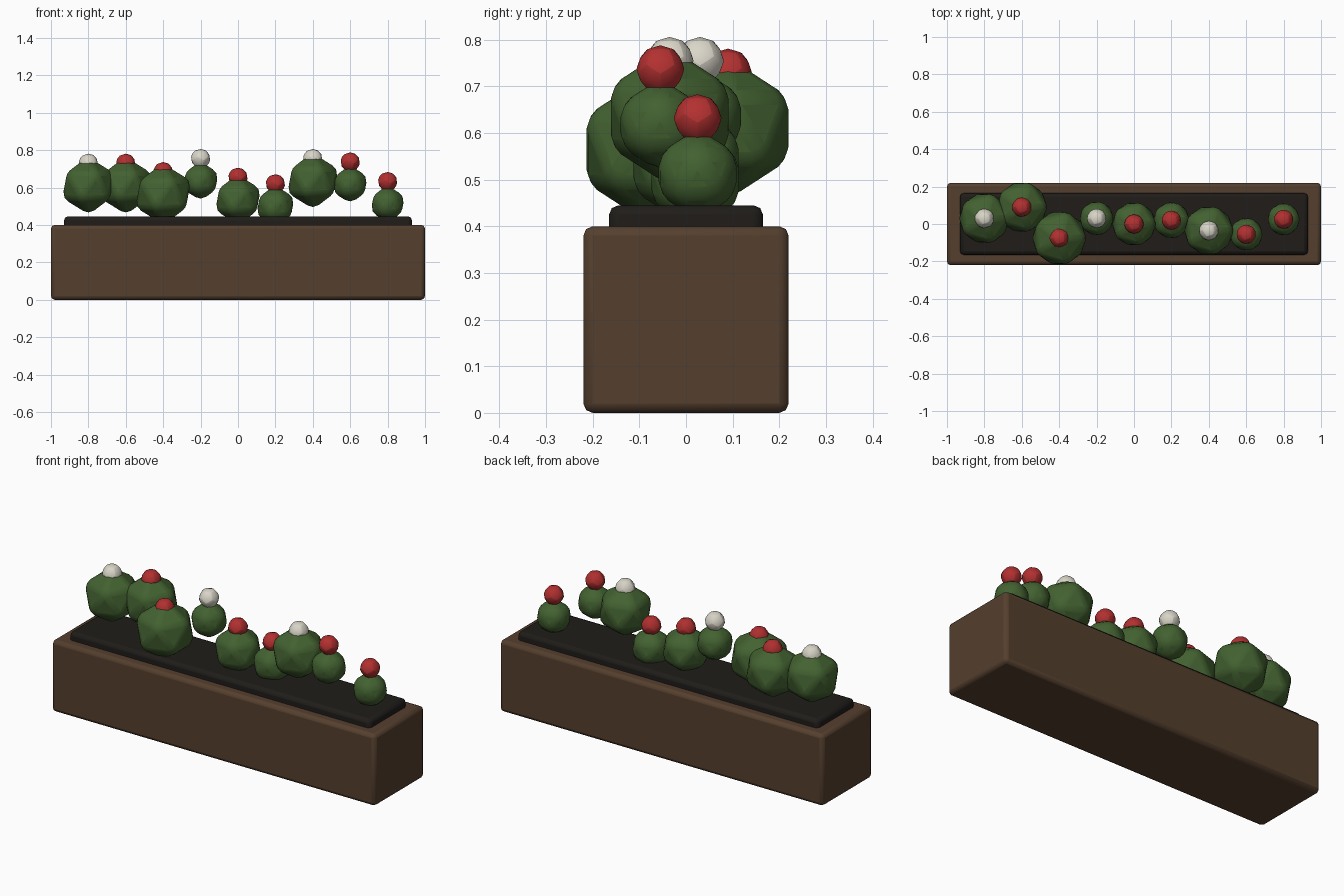
import bpy

if "Cube" in bpy.data.objects:
    bpy.data.objects.remove(bpy.data.objects["Cube"])

def material(name, rgb):
    m = bpy.data.materials.new(name)
    m.diffuse_color = (*rgb, 1)
    m.use_nodes = True
    m.node_tree.nodes["Principled BSDF"].inputs["Base Color"].default_value = m.diffuse_color
    return m

wood = material("wood", (0.09, 0.05, 0.027))
earth = material("earth", (0.014, 0.012, 0.010))
leaf = material("leaf", (0.055, 0.12, 0.03))
red = material("red_petal", (0.45, 0.03, 0.03))
white = material("white_petal", (0.7, 0.67, 0.58))

def finish(name, mat, bevel, segments=2):
    ob = bpy.context.object
    ob.name = name
    ob.data.materials.append(mat)
    mod = ob.modifiers.new("soft_edges", 'BEVEL')
    mod.width, mod.segments = bevel, segments
    mod.limit_method = 'ANGLE'
    bpy.ops.object.shade_smooth_by_angle()

def box(name, size, z0, mat):
    bpy.ops.mesh.primitive_cube_add(size=1, location=(0, 0, z0 + size[2] / 2))
    bpy.context.object.scale = size
    bpy.ops.object.transform_apply(location=False, rotation=False, scale=True)
    finish(name, mat, 0.02)

def ball(name, r, loc, mat):
    bpy.ops.mesh.primitive_ico_sphere_add(subdivisions=1, radius=r, location=loc)
    finish(name, mat, 0.02)

# Planter trough and soil
box("planter_box", (2, 0.44, 0.4), 0, wood)
box("soil", (1.86, 0.33, 0.1), 0.345, earth)

# Bushes, each topped by one blossom: x, y, centre z, radius, petal colour
plants = [
    (-0.8, 0.03, 0.61, 0.157, white), (-0.6, 0.09, 0.61, 0.157, red),
    (-0.4, -0.075, 0.565, 0.167, red), (-0.2, 0.03, 0.635, 0.108, white),
    (0, 0, 0.535, 0.137, red), (0.2, 0.02, 0.50, 0.115, red),
    (0.4, -0.035, 0.635, 0.153, white), (0.6, -0.055, 0.617, 0.105, red),
    (0.8, 0.025, 0.512, 0.103, red),
]
for i, (x, y, z, r, petal) in enumerate(plants, 1):
    ball(f"bush_{i}", r, (x, y, z), leaf)
    ball(f"blossom_{i}", 0.065, (x, y, z + 0.12), petal)
